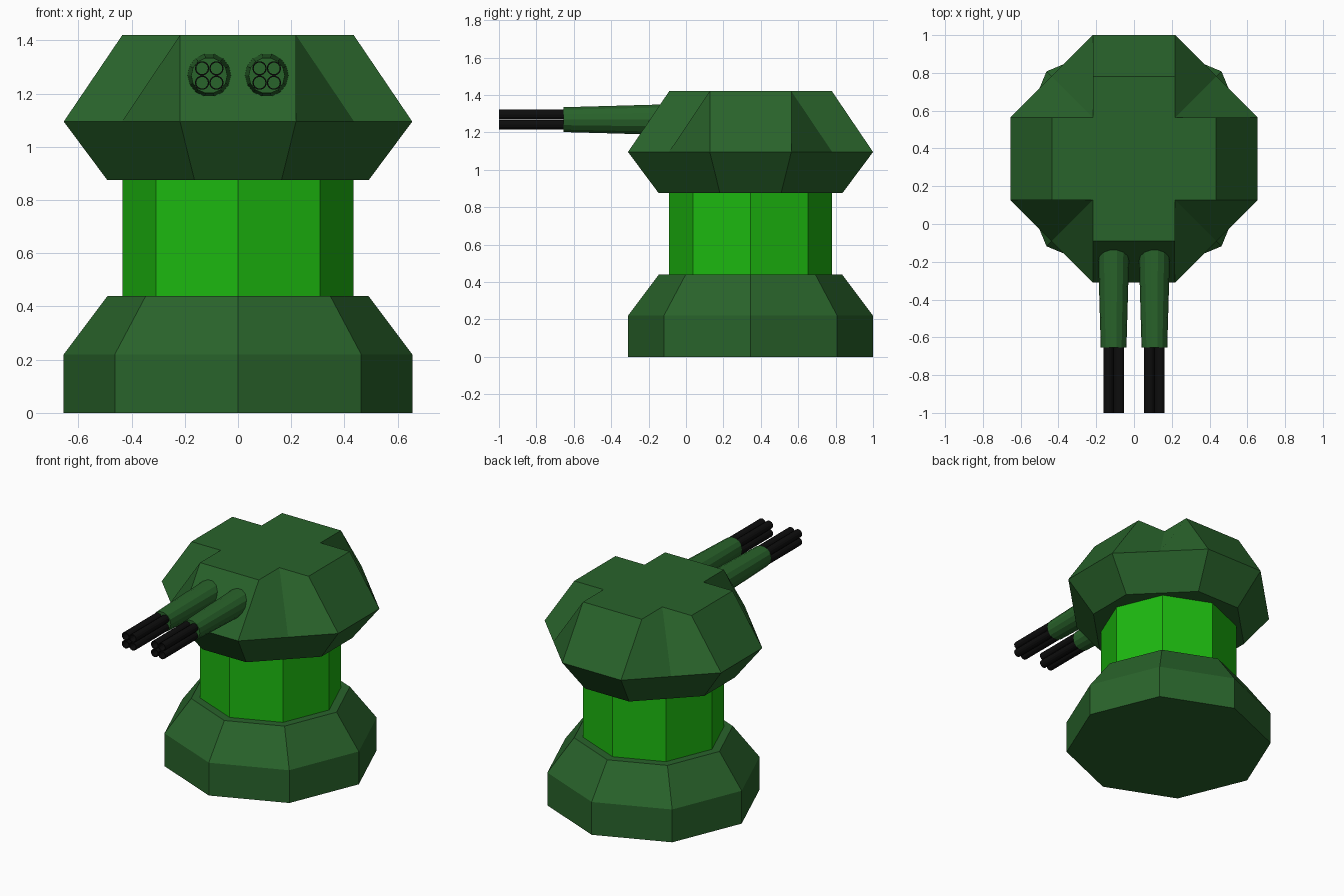
import bpy, bmesh
from math import cos, sin, pi

if "Cube" in bpy.data.objects:
    bpy.data.objects.remove(bpy.data.objects["Cube"])

CY = 0.345          # y of the turret's vertical axis


def material(name, rgb):
    m = bpy.data.materials.new(name)
    m.diffuse_color = (*rgb, 1)
    m.use_nodes = True
    m.node_tree.nodes["Principled BSDF"].inputs["Base Color"].default_value = m.diffuse_color
    return m


ARMOUR = material("armour_green", (0.022, 0.125, 0.024))
BRIGHT = material("bright_green", (0.012, 0.48, 0.005))
BLACK = material("black", (0.004, 0.004, 0.004))


def loft(name, rings, mat, closed=False):
    """Skin equal-length rings of points; cap both ends, or join last to first."""
    bm = bmesh.new()
    loops = [[bm.verts.new(p) for p in ring] for ring in rings]
    n = len(loops[0])
    pairs = list(zip(loops, loops[1:]))
    if closed:
        pairs.append((loops[-1], loops[0]))
    for a, b in pairs:
        for i in range(n):
            j = (i + 1) % n
            bm.faces.new((a[i], a[j], b[j], b[i]))
    if not closed:
        bm.faces.new(loops[0][::-1])
        bm.faces.new(loops[-1])
    bmesh.ops.recalc_face_normals(bm, faces=bm.faces)
    me = bpy.data.meshes.new(name)
    bm.to_mesh(me)
    bm.free()
    me.materials.append(mat)
    ob = bpy.data.objects.new(name, me)
    bpy.context.collection.objects.link(ob)
    return ob


def octagon(r, z):
    return [(r * cos(i * pi / 4), CY + r * sin(i * pi / 4), z) for i in range(8)]


def circle_y(x, z, r, y, n):
    return [(x + r * cos(2 * pi * i / n), y, z + r * sin(2 * pi * i / n)) for i in range(n)]


def four_fold(quarter, z, s=1.0):
    """Repeat three points around the axis by quarter turns."""
    ring = []
    for k in range(4):
        for x, y in quarter:
            for _ in range(k):
                x, y = -y, x
            ring.append((x * s, CY + y * s, z))
    return ring


# Octagonal foot and column
loft("base", [octagon(0.655, 0), octagon(0.655, 0.22), octagon(0.49, 0.44)], ARMOUR)
loft("column", [octagon(0.435, 0.42), octagon(0.435, 0.89)], BRIGHT)

# Head: chamfered-square waist rising to a cross-shaped roof
A, B, C = 0.218, 0.435, 0.655
waist = [(C, -A), (C, A), ((A + C) / 2, (A + C) / 2)]
cross = [(B, -A), (B, A), (A, A)]
loft("head", [four_fold(waist, 0.875, 0.75), four_fold(waist, 1.095),
              four_fold(cross, 1.42)], ARMOUR)

# Twin guns: tapered sleeve with four open barrels each
GZ, OFF = 1.268, 0.027
for side, gx in (("left", -0.108), ("right", 0.108)):
    loft(f"{side}_gun_sleeve", [circle_y(gx, GZ, 0.084, -0.10, 14),
                                circle_y(gx, GZ, 0.068, -0.655, 14)], ARMOUR)
    for i, (dx, dz) in enumerate([(-OFF, -OFF), (OFF, -OFF), (OFF, OFF), (-OFF, OFF)]):
        x, z = gx + dx, GZ + dz
        loft(f"{side}_barrel_{i + 1}",
             [circle_y(x, z, r, y, 14) for r, y in
              ((0.027, -0.65), (0.027, -1.0), (0.022, -1.0), (0.022, -0.65))],
             BLACK, closed=True)
